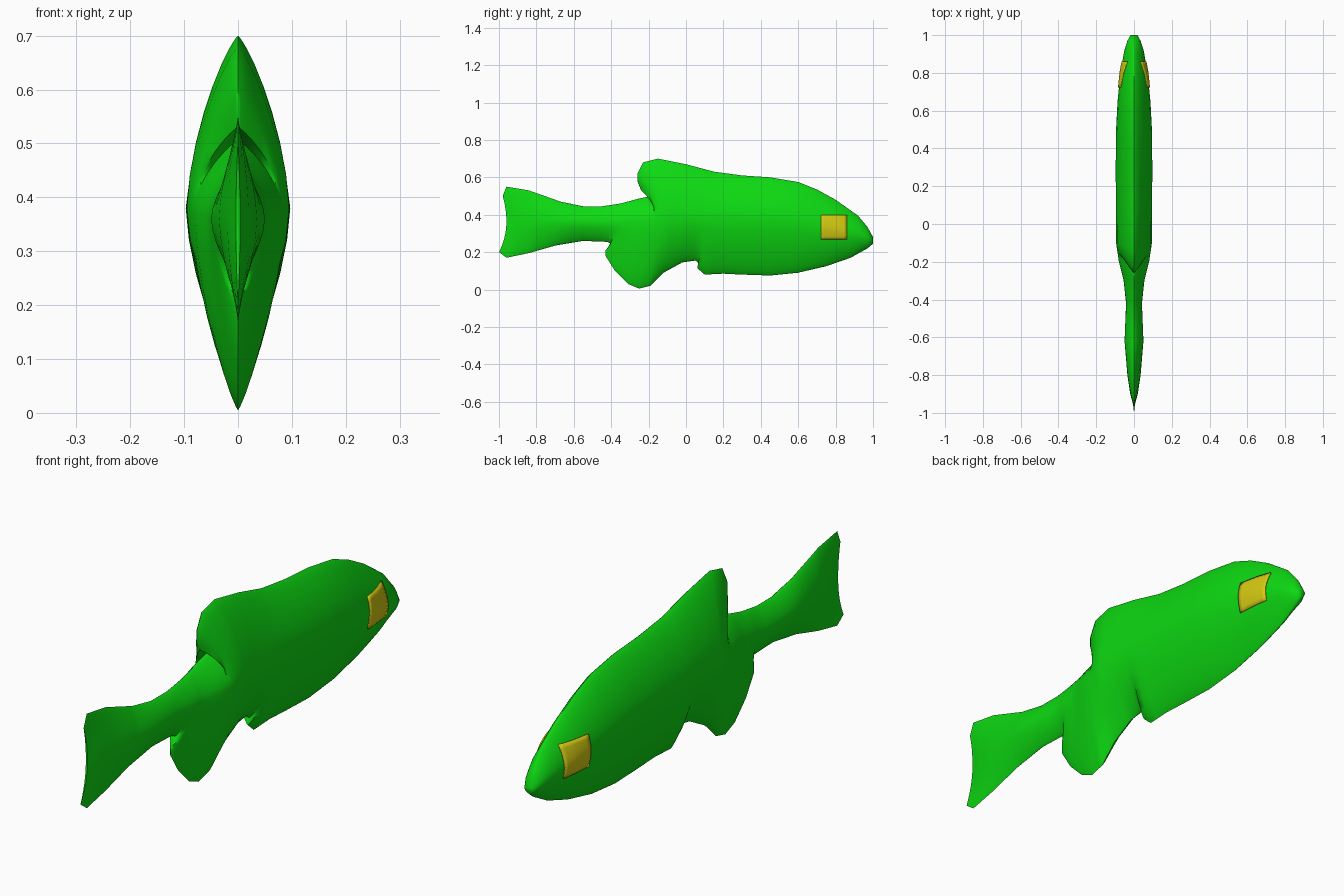
import bpy
import math

cube = bpy.data.objects.get("Cube")
if cube:
    bpy.data.objects.remove(cube, do_unlink=True)


def material(name, rgb):
    m = bpy.data.materials.new(name)
    m.use_nodes = True
    m.diffuse_color = (*rgb, 1)
    m.node_tree.nodes["Principled BSDF"].inputs["Base Color"].default_value = (*rgb, 1)
    return m


green = material("bright green", (0.004, 0.70, 0.006))
yellow = material("yellow", (0.65, 0.58, 0.006))

# Upper edge, nose to tail: station on the midline, then the edge point (y, z)
TOP = [(1.0, 1.0, .28), (.97, .97, .335), (.92, .92, .395), (.8, .8, .48),
       (.7, .7, .535), (.6, .6, .575), (.45, .45, .60), (.3, .3, .61),
       (.15, .15, .63), (0, 0, .67),
       # dorsal fin
       (-.09, -.15, .70), (-.12, -.23, .68), (-.135, -.26, .62),
       (-.145, -.26, .58), (-.155, -.24, .53), (-.175, -.16, .505),
       (-.25, -.25, .487), (-.35, -.35, .46), (-.45, -.45, .445),
       (-.55, -.55, .445), (-.67, -.67, .47), (-.84, -.84, .53),
       (-.93, -.96, .55), (-.96, -.98, .50)]

# Lower edge, same layout
BOTTOM = [(1.0, 1.0, .245), (.97, .97, .22), (.88, .88, .17), (.75, .75, .125),
          (.6, .6, .09), (.45, .45, .075), (.3, .3, .08), (.2, .2, .085),
          (.12, .10, .08), (.09, .06, .115), (.07, .07, .14), (.04, .05, .155),
          (-.02, -.02, .145),
          # lower fin
          (-.10, -.12, .09), (-.16, -.19, .02), (-.22, -.25, .005),
          (-.27, -.31, .03), (-.31, -.38, .10), (-.34, -.43, .18),
          (-.36, -.43, .21), (-.385, -.40, .245), (-.42, -.42, .255),
          (-.55, -.55, .26), (-.7, -.7, .235), (-.84, -.84, .195),
          (-.93, -.96, .17), (-.96, -1.0, .20)]

# Midline: station, height of the widest point, half width
MIDDLE = [(1.0, .262, .018), (.97, .275, .035), (.92, .295, .051), (.8, .32, .072),
          (.65, .35, .087), (.5, .37, .095), (.3, .38, .097), (-.1, .38, .095),
          (-.2, .37, .08), (-.3, .36, .055), (-.42, .355, .042), (-.62, .36, .05),
          (-.8, .36, .035), (-.9, .36, .02), (-.96, .36, .004)]


def sample(table, s):
    """Linear interpolation of a table whose first column falls."""
    for a, b in zip(table, table[1:]):
        if s >= b[0]:
            f = (a[0] - s) / (a[0] - b[0])
            return [p + (q - p) * f for p, q in zip(a[1:], b[1:])]
    return list(table[-1][1:])


def thickness(t, s):
    """Lens-shaped section, rounder towards the nose."""
    q = 0.6 if s > 0.95 else 0.82
    return max(0.0, 1 - abs(t) ** 1.6) ** q


def make_object(name, verts, faces, mat):
    me = bpy.data.meshes.new(name)
    me.from_pydata(verts, [], faces)
    me.materials.append(mat)
    ob = bpy.data.objects.new(name, me)
    bpy.context.collection.objects.link(ob)
    bpy.ops.object.select_all(action='DESELECT')
    ob.select_set(True)
    bpy.context.view_layer.objects.active = ob
    bpy.ops.object.mode_set(mode='EDIT')
    bpy.ops.mesh.select_all(action='SELECT')
    bpy.ops.mesh.remove_doubles(threshold=0.00005)
    bpy.ops.mesh.normals_make_consistent(inside=False)
    bpy.ops.object.mode_set(mode='OBJECT')
    bpy.ops.object.shade_smooth_by_angle(angle=math.radians(65))
    return ob


# Body, fins and tail as one skin of rings that bend to meet the fin edges
N = 32
stations = sorted({r[0] for r in TOP + BOTTOM + MIDDLE}, reverse=True)
verts, faces = [], []
for s in stations:
    top, bottom = sample(TOP, s), sample(BOTTOM, s)
    mid_z, width = sample(MIDDLE, s)
    for i in range(N):
        a = 2 * math.pi * i / N
        t = math.cos(a)
        edge_y, edge_z = top if t > 0 else bottom
        x = math.copysign(width * thickness(t, s), math.sin(a))
        if i in (0, N // 2):
            x = 0
        verts.append((x, s + (edge_y - s) * t * t, mid_z + (edge_z - mid_z) * abs(t)))
for r in range(len(stations) - 1):
    for i in range(N):
        j = (i + 1) % N
        faces.append((r * N + i, r * N + j, (r + 1) * N + j, (r + 1) * N + i))

# Close the nose and the tail edge with strips between the two sides
for base in (0, (len(stations) - 1) * N):
    for i in range(N // 2):
        strip = [i, i + 1, N - i - 1, (N - i) % N]
        faces.append([base + k for k in dict.fromkeys(strip)])
make_object("fish_body", verts, faces, green)


# Square eye patches that follow the cheeks
def eye(name, side, n=8):
    pts, quads = [], []
    for i in range(n + 1):
        y = .722 + .138 * i / n
        top, bottom = sample(TOP, y), sample(BOTTOM, y)
        mid_z, width = sample(MIDDLE, y)
        for j in range(n + 1):
            z = .267 + .13 * j / n
            edge = top[1] if z > mid_z else bottom[1]
            t = (z - mid_z) / (edge - mid_z)
            pts.append((side * (width * thickness(t, y) + .002), y, z))
    for i in range(n):
        for j in range(n):
            k = i * (n + 1) + j
            quads.append((k, k + 1, k + n + 2, k + n + 1))
    ob = make_object(name, pts, quads, yellow)
    solid = ob.modifiers.new("plate", 'SOLIDIFY')
    solid.thickness = 0.006
    solid.offset = 0
    return ob


eye("left_eye", 1)
eye("right_eye", -1)
